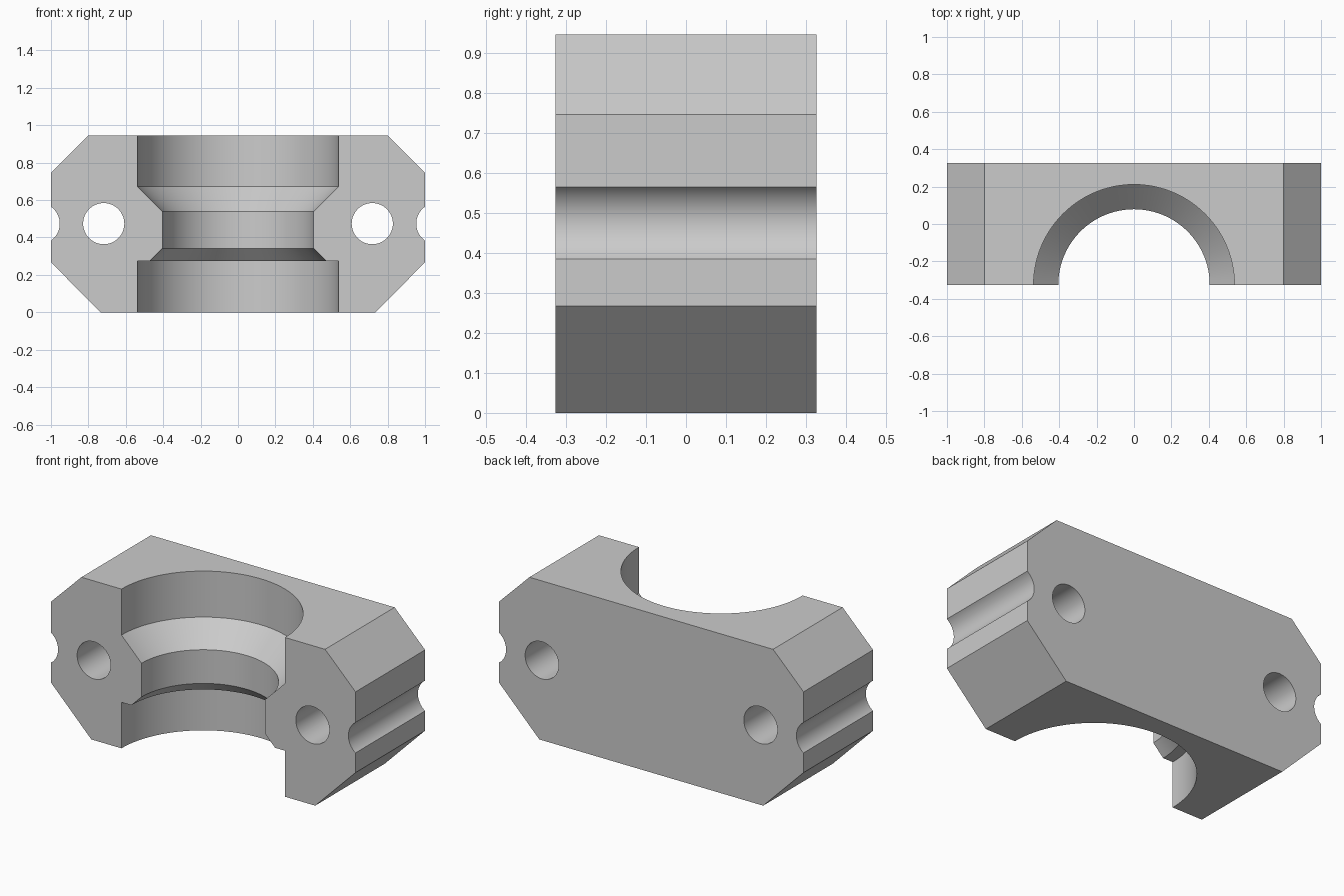
import bpy, bmesh, math
from mathutils import Vector, Matrix

cube = bpy.data.objects.get("Cube")
if cube:
    bpy.data.objects.remove(cube, do_unlink=True)

HEIGHT, HALF_DEPTH = 0.945, 0.326
HOLE_Z, HOLE_R = 0.474, 0.11

grey = bpy.data.materials.new("light_grey")
grey.use_nodes = True
colour = (0.6, 0.6, 0.6, 1)
grey.diffuse_color = colour
grey.node_tree.nodes["Principled BSDF"].inputs["Base Color"].default_value = colour


def add_object(name, bm):
    bmesh.ops.recalc_face_normals(bm, faces=bm.faces)
    mesh = bpy.data.meshes.new(name)
    bm.to_mesh(mesh)
    bm.free()
    mesh.materials.append(grey)
    obj = bpy.data.objects.new(name, mesh)
    bpy.context.collection.objects.link(obj)
    return obj


def extrude_outline(name, outline):
    """Extrude an x-z outline through the full depth."""
    bm = bmesh.new()
    face = bm.faces.new([bm.verts.new((x, -HALF_DEPTH, z)) for x, z in outline])
    moved = bmesh.ops.extrude_face_region(bm, geom=[face])["geom"]
    verts = [v for v in moved if isinstance(v, bmesh.types.BMVert)]
    bmesh.ops.translate(bm, verts=verts, vec=(0, 2 * HALF_DEPTH, 0))
    return add_object(name, bm)


def revolve(name, profile, segments, centre_y):
    """Revolve a closed radius-height profile about a vertical axis."""
    bm = bmesh.new()
    rings = []
    for r, z in profile:
        rings.append([bm.verts.new((r * math.cos(a), centre_y + r * math.sin(a), z))
                      for a in (math.tau * i / segments for i in range(segments))])
    for low, high in zip(rings, rings[1:]):
        for i in range(segments):
            j = (i + 1) % segments
            bm.faces.new((low[i], low[j], high[j], high[i]))
    bm.faces.new(rings[0])
    bm.faces.new(rings[-1])
    return add_object(name, bm)


def cross_drill(name, x):
    """Round cutter running front to back."""
    bm = bmesh.new()
    place = Matrix.Translation(Vector((x, 0, HOLE_Z))) @ Matrix.Rotation(math.pi / 2, 4, 'X')
    bmesh.ops.create_cone(bm, cap_ends=True, segments=64, radius1=HOLE_R,
                          radius2=HOLE_R, depth=3 * HALF_DEPTH, matrix=place)
    return add_object(name, bm)


# Chamfered block
right_side = [(0.735, 0), (1, 0.267), (1, 0.746), (0.8, HEIGHT)]
body = extrude_outline("clamp_body", right_side + [(-x, z) for x, z in reversed(right_side)])

# Stepped half-round bore, bolt holes and side grooves
bore = [(0.537, -0.1), (0.537, 0.273), (0.472, 0.273), (0.405, 0.34),
        (0.405, 0.54), (0.537, 0.672), (0.537, HEIGHT + 0.1)]
cutters = [revolve("bore_cutter", bore, 96, -HALF_DEPTH)]
for side, sign in (("left", 1), ("right", -1)):
    cutters.append(cross_drill(side + "_bolt_hole_cutter", sign * 0.718))
    cutters.append(cross_drill(side + "_groove_cutter", sign * 1.063))

bpy.ops.object.select_all(action='DESELECT')
bpy.context.view_layer.objects.active = body
body.select_set(True)
for cutter in cutters:
    cutter.hide_render = True
    cut = body.modifiers.new(cutter.name, 'BOOLEAN')
    cut.operation = 'DIFFERENCE'
    cut.solver = 'EXACT'
    cut.object = cutter
    bpy.ops.object.modifier_apply(modifier=cut.name)
for cutter in cutters:
    bpy.data.objects.remove(cutter, do_unlink=True)

bpy.ops.object.shade_smooth_by_angle(angle=math.radians(30))
